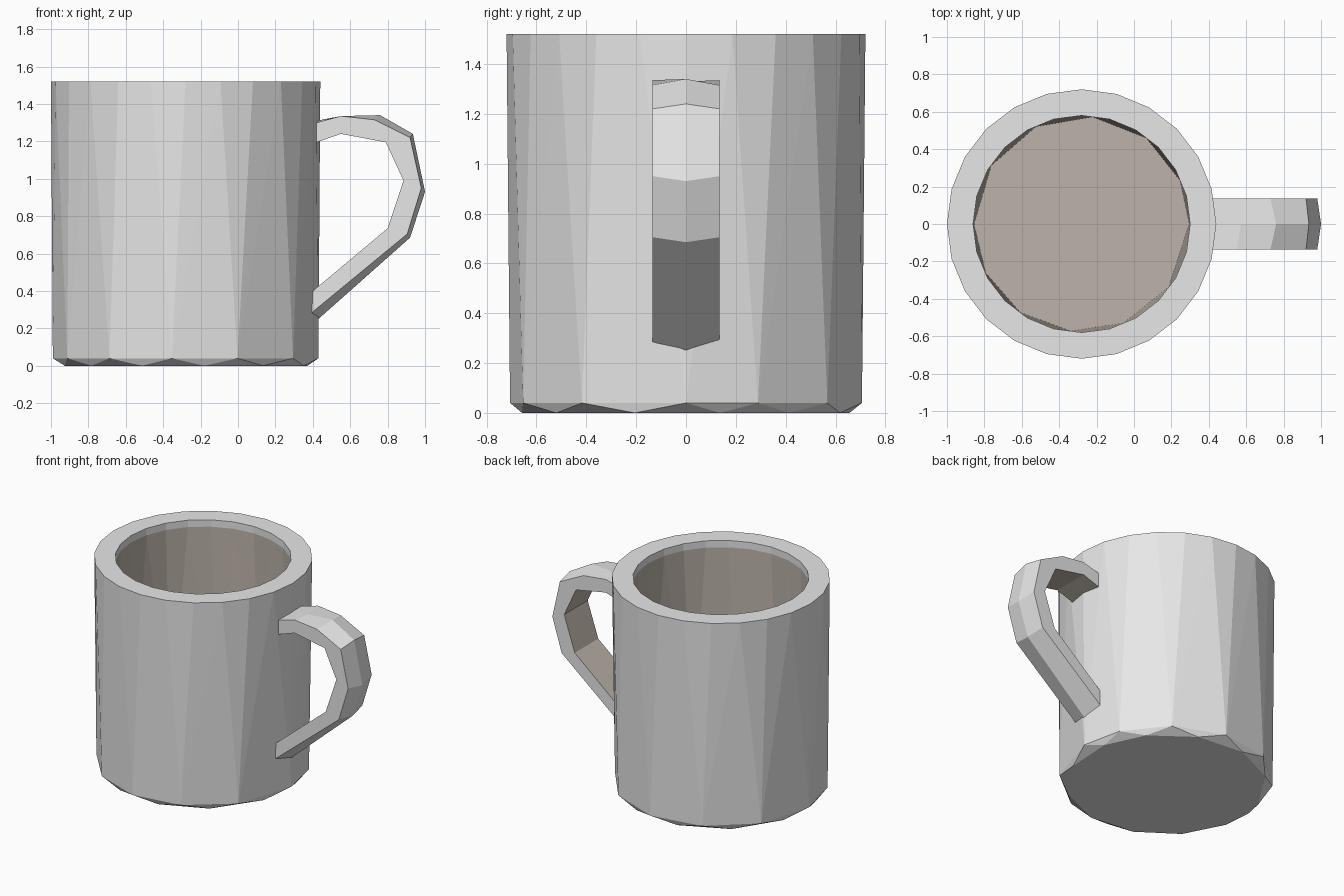
import bpy, bmesh
from math import radians, cos, sin

cube = bpy.data.objects.get("Cube")
if cube:
    bpy.data.objects.remove(cube, do_unlink=True)


def material(name, colour):
    m = bpy.data.materials.new(name)
    m.use_nodes = True
    m.diffuse_color = (*colour, 1)
    m.node_tree.nodes["Principled BSDF"].inputs["Base Color"].default_value = (*colour, 1)
    return m


MATERIALS = [material("light grey", (0.8, 0.8, 0.8)),
             material("warm grey", (0.51, 0.455, 0.40))]
OUTSIDE, INSIDE = 0, 1
CENTRE_X = -0.28


def finish(bm, name):
    bmesh.ops.recalc_face_normals(bm, faces=bm.faces)
    mesh = bpy.data.meshes.new(name)
    bm.to_mesh(mesh)
    bm.free()
    for m in MATERIALS:
        mesh.materials.append(m)
    obj = bpy.data.objects.new(name, mesh)
    bpy.context.collection.objects.link(obj)


def ring(bm, angles, radius, z):
    verts = [bm.verts.new((CENTRE_X + radius * cos(radians(a)),
                           radius * sin(radians(a)), z)) for a in angles]
    return verts, angles


def bridge(bm, lower, upper, mat):
    """Join two rings; rings of different counts get a triangle strip."""
    (va, aa), (vb, ab) = lower, upper
    na, nb = len(va), len(vb)
    if aa == ab:
        for i in range(na):
            j = (i + 1) % na
            bm.faces.new((va[i], va[j], vb[j], vb[i])).material_index = mat
        return
    aa, ab = aa + [aa[0] + 360], ab + [ab[0] + 360]
    i = j = 0
    while i < na or j < nb:
        # compare edge midpoints so each triangle stays narrow
        step_a = j == nb or (i < na and aa[i] + aa[i + 1] <= ab[j] + ab[j + 1])
        if step_a:
            tri = (va[i], va[(i + 1) % na], vb[j % nb])
            i += 1
        else:
            tri = (va[i % na], vb[(j + 1) % nb], vb[j])
            j += 1
        bm.faces.new(tri).material_index = mat


# Mug body: fine rim, coarse uneven base
fine = [15 * i for i in range(24)]
coarse = [0, 24, 53, 84, 115, 147, 180, 207, 235, 264, 293, 324]
between = [(a + b) / 2 for a, b in zip(coarse, coarse[1:] + [360])]

bm = bmesh.new()
base = ring(bm, between, 0.665, 0)
foot = ring(bm, coarse, 0.71, 0.04)
rim = ring(bm, fine, 0.72, 1.52)
mouth = ring(bm, fine, 0.58, 1.52)
lip = ring(bm, fine, 0.58, 1.47)
floor = ring(bm, coarse, 0.575, 0.1)
bm.faces.new(base[0])
for low, high, mat in ((base, foot, OUTSIDE), (foot, rim, OUTSIDE),
                       (rim, mouth, OUTSIDE), (mouth, lip, OUTSIDE),
                       (floor, lip, INSIDE)):
    bridge(bm, low, high, mat)
bm.faces.new(floor[0]).material_index = INSIDE
finish(bm, "mug_body")

# Handle: five-sided section with a ridge along the outside
# each station: ridge, outer edge, inner edge as (x, z)
stations = [
    ((0.42, 1.31), (0.42, 1.30), (0.42, 1.195)),
    ((0.57, 1.33), (0.55, 1.335), (0.55, 1.24)),
    ((0.76, 1.34), (0.73, 1.315), (0.72, 1.208)),
    ((0.935, 1.24), (0.92, 1.22), (0.79, 1.195)),
    ((1.0, 0.93), (0.98, 0.95), (0.885, 0.99)),
    ((0.92, 0.685), (0.905, 0.705), (0.80, 0.735)),
    ((0.43, 0.25), (0.395, 0.285), (0.40, 0.40)),
]
HALF = 0.135
bm = bmesh.new()
loops = []
for ridge, outer, inner in stations:
    section = [(ridge, 0), (outer, HALF), (inner, HALF), (inner, -HALF), (outer, -HALF)]
    loops.append([bm.verts.new((x, y, z)) for (x, z), y in section])
for a, b in zip(loops, loops[1:]):
    for k in range(5):
        n = (k + 1) % 5
        face = bm.faces.new((a[k], a[n], b[n], b[k]))
        face.material_index = INSIDE if k == 2 else OUTSIDE
bm.faces.new(loops[0])
bm.faces.new(loops[-1])
finish(bm, "handle")
